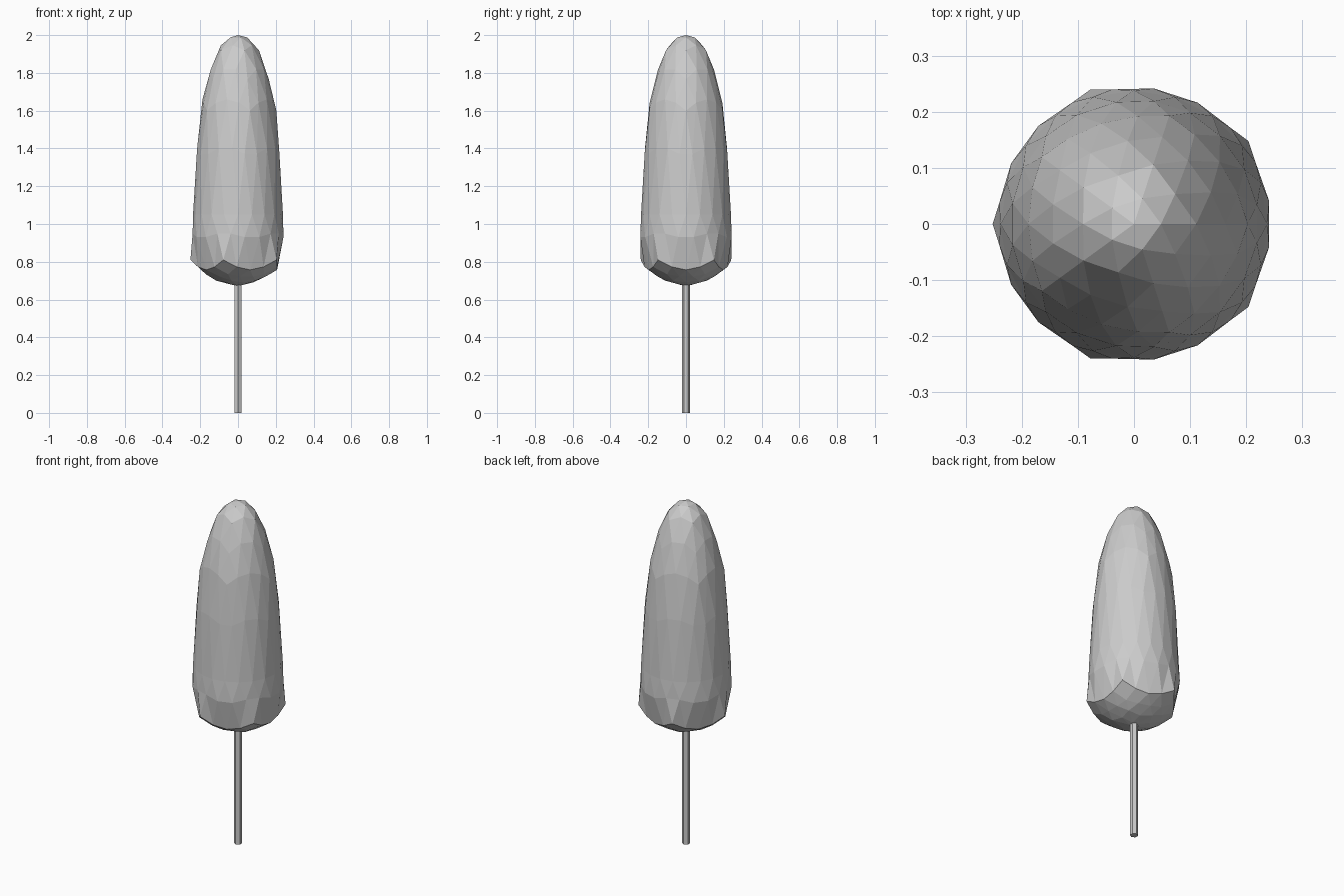
import bpy, bmesh, math

if "Cube" in bpy.data.objects:
    bpy.data.objects.remove(bpy.data.objects["Cube"])

# Foliage profile: (height on unit sphere, radius, final height)
PROFILE = [
    (-1.0, 0.0, 0.67), (-0.851, 0.115, 0.70), (-0.526, 0.207, 0.757),
    (-0.447, 0.252, 0.81), (-0.25, 0.243, 0.95), (0.0, 0.238, 1.05),
    (0.25, 0.222, 1.37), (0.447, 0.203, 1.60), (0.526, 0.188, 1.66),
    (0.70, 0.155, 1.80), (0.851, 0.111, 1.92), (0.96, 0.06, 1.985), (1.0, 0.0, 2.0),
]


def sample(z):
    z = max(-1.0, min(1.0, z))
    for (z0, r0, h0), (z1, r1, h1) in zip(PROFILE, PROFILE[1:]):
        if z <= z1:
            t = (z - z0) / (z1 - z0)
            return r0 + t * (r1 - r0), h0 + t * (h1 - h0)
    return 0.0, 2.0


def make_object(name, bm):
    bmesh.ops.recalc_face_normals(bm, faces=bm.faces)
    mesh = bpy.data.meshes.new(name)
    bm.to_mesh(mesh)
    bm.free()
    obj = bpy.data.objects.new(name, mesh)
    bpy.context.collection.objects.link(obj)
    return obj


# Foliage: faceted icosphere reshaped to a tall crown with a pentagonal underside
bm = bmesh.new()
bmesh.ops.create_icosphere(bm, subdivisions=3, radius=1.0)
for v in bm.verts:
    a = math.atan2(v.co.y, v.co.x)
    r, h = sample(v.co.z)
    if v.co.z < -0.44:
        # straight chords between the five lower corners
        step = math.radians(72)
        local = (a + step / 2) % step - step / 2
        r = min(r, 0.207 / math.cos(local))
    v.co = (r * math.cos(a), r * math.sin(a), h)
make_object("foliage", bm)

# Trunk: thin six-sided pole
bm = bmesh.new()
bmesh.ops.create_cone(bm, cap_ends=True, segments=6, radius1=0.022, radius2=0.022, depth=0.75)
bmesh.ops.translate(bm, verts=bm.verts, vec=(0, 0, 0.375))
make_object("trunk", bm)
